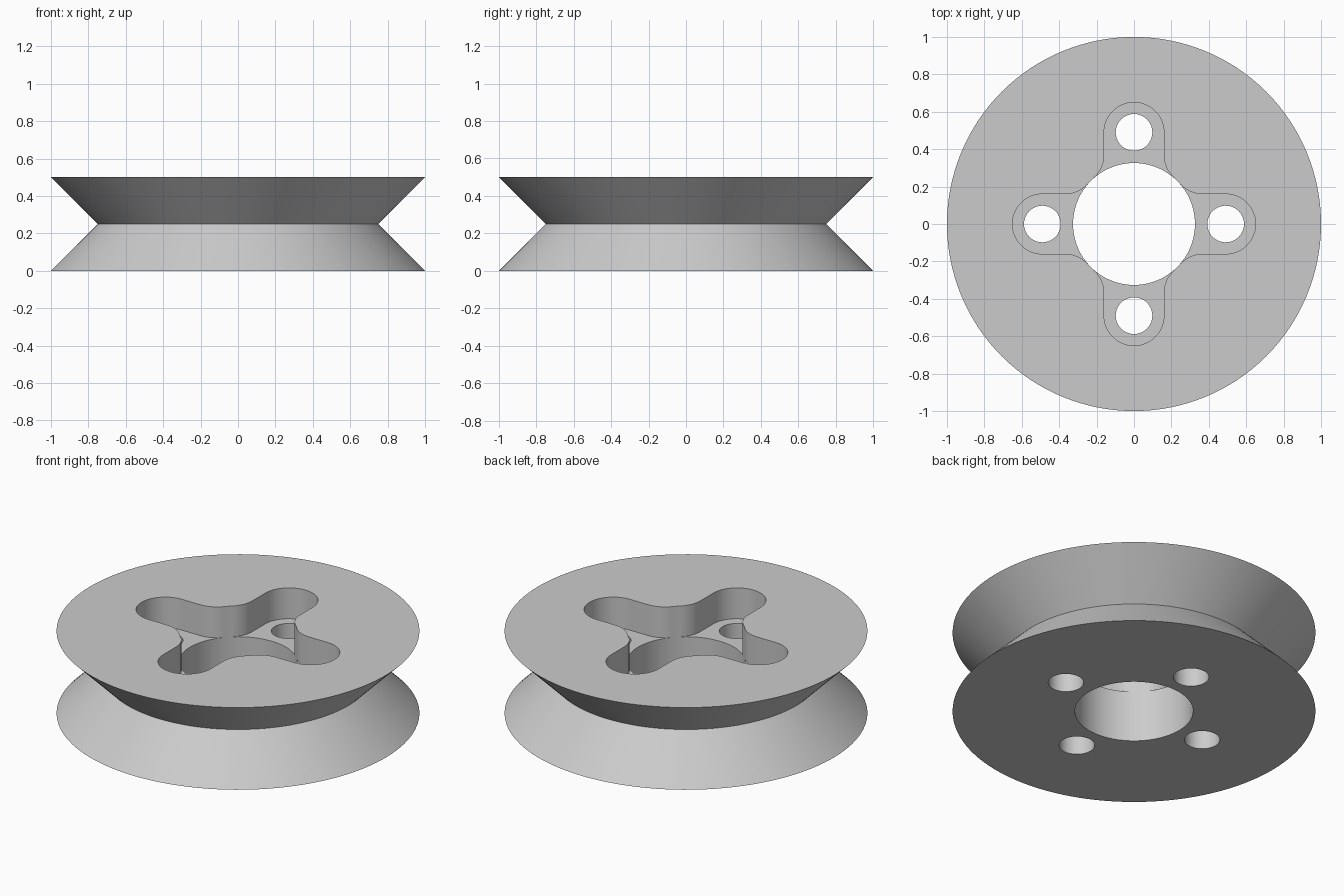
import bpy, bmesh
from math import sin, cos, pi, atan2, sqrt, radians
from mathutils import Matrix, Vector

if "Cube" in bpy.data.objects:
    bpy.data.objects.remove(bpy.data.objects["Cube"])

HEIGHT, FLOOR = 0.5, 0.3125          # total height, pocket floor level
RIM, WAIST = 1.0, 0.75               # outer radius, groove radius
BORE, HOLE, HOLE_AT = 0.326, 0.098, 0.49
LOBE, FILLET = 0.16, 0.163           # pocket lobe radius, fillet into the bore


def arc(cx, cy, r, a, b, n):
    return [Vector((cx + r * cos(a + (b - a) * i / n),
                    cy + r * sin(a + (b - a) * i / n))) for i in range(n + 1)]


def circle(cx, cy, r, n):
    return arc(cx, cy, r, 0, 2 * pi, n)


def turned(points, quarter):
    m = Matrix.Rotation(quarter * pi / 2, 2)
    return [m @ p for p in points]


bm = bmesh.new()


def wall(lower, z0, upper, z1):
    a = [bm.verts.new((p.x, p.y, z0)) for p in lower]
    b = [bm.verts.new((p.x, p.y, z1)) for p in upper]
    for i in range(len(a) - 1):
        bm.faces.new((a[i], a[i + 1], b[i + 1], b[i]))


def flat(loops, z):
    # fill a flat region; loops after the first are holes
    edges = []
    for pts in loops:
        vs = [bm.verts.new((p.x, p.y, z)) for p in pts
              ]
        if (vs[0].co - vs[-1].co).length < 1e-5:
            bm.verts.remove(vs.pop())
        edges += [bm.edges.new((vs[i - 1], vs[i])) for i in range(len(vs))]
    bmesh.ops.triangle_fill(bm, use_beauty=True, edges=edges, normal=(0, 0, 1))


# Outline of one pocket lobe, from the bore round the tip and back to the bore
fx = sqrt((BORE + FILLET) ** 2 - (LOBE + FILLET) ** 2)
fy = LOBE + FILLET
tangent = atan2(fy, fx)
half = arc(HOLE_AT, 0, LOBE, 0, pi / 2, 16) + \
    arc(fx, fy, FILLET, 1.5 * pi, pi + tangent, 10)
lobe = [Vector((p.x, -p.y)) for p in reversed(half[1:])] + half
under = arc(0, 0, BORE, -tangent, tangent, 24)
between = arc(0, 0, BORE, tangent, pi / 2 - tangent, 3)

# V-grooved outside
rim, waist = circle(0, 0, RIM, 128), circle(0, 0, WAIST, 128)
wall(rim, 0, waist, HEIGHT / 2)
wall(waist, HEIGHT / 2, rim, HEIGHT)

# Bore, cross-shaped pocket and the four bolt holes
pocket, bore, holes = [], [], []
for q in range(4):
    side, gap, inner = turned(lobe, q), turned(between, q), turned(under, q)
    hole = turned(circle(HOLE_AT, 0, HOLE, 40), q)
    wall(side, FLOOR, side, HEIGHT)
    wall(gap, FLOOR, gap, HEIGHT)
    wall(inner, 0, inner, FLOOR)
    wall(gap, 0, gap, FLOOR)
    wall(hole, 0, hole, FLOOR)
    flat([side + inner[-2:0:-1], hole], FLOOR)
    pocket += side[:-1] + gap[:-1]
    bore += inner[:-1] + gap[:-1]
    holes.append(hole)

# Top and bottom faces
flat([rim, pocket], HEIGHT)
flat([rim, bore] + holes, 0)

bmesh.ops.remove_doubles(bm, verts=bm.verts, dist=1e-5)
bmesh.ops.recalc_face_normals(bm, faces=bm.faces)
mesh = bpy.data.meshes.new("pulley_wheel")
bm.to_mesh(mesh)
bm.free()

grey = bpy.data.materials.new("light grey")
grey.diffuse_color = (0.6, 0.6, 0.6, 1)
grey.use_nodes = True
grey.node_tree.nodes["Principled BSDF"].inputs["Base Color"].default_value = grey.diffuse_color
mesh.materials.append(grey)
wheel = bpy.data.objects.new("pulley_wheel", mesh)
bpy.context.collection.objects.link(wheel)
bpy.context.view_layer.objects.active = wheel
wheel.select_set(True)
bpy.ops.object.shade_smooth_by_angle(angle=radians(30))
